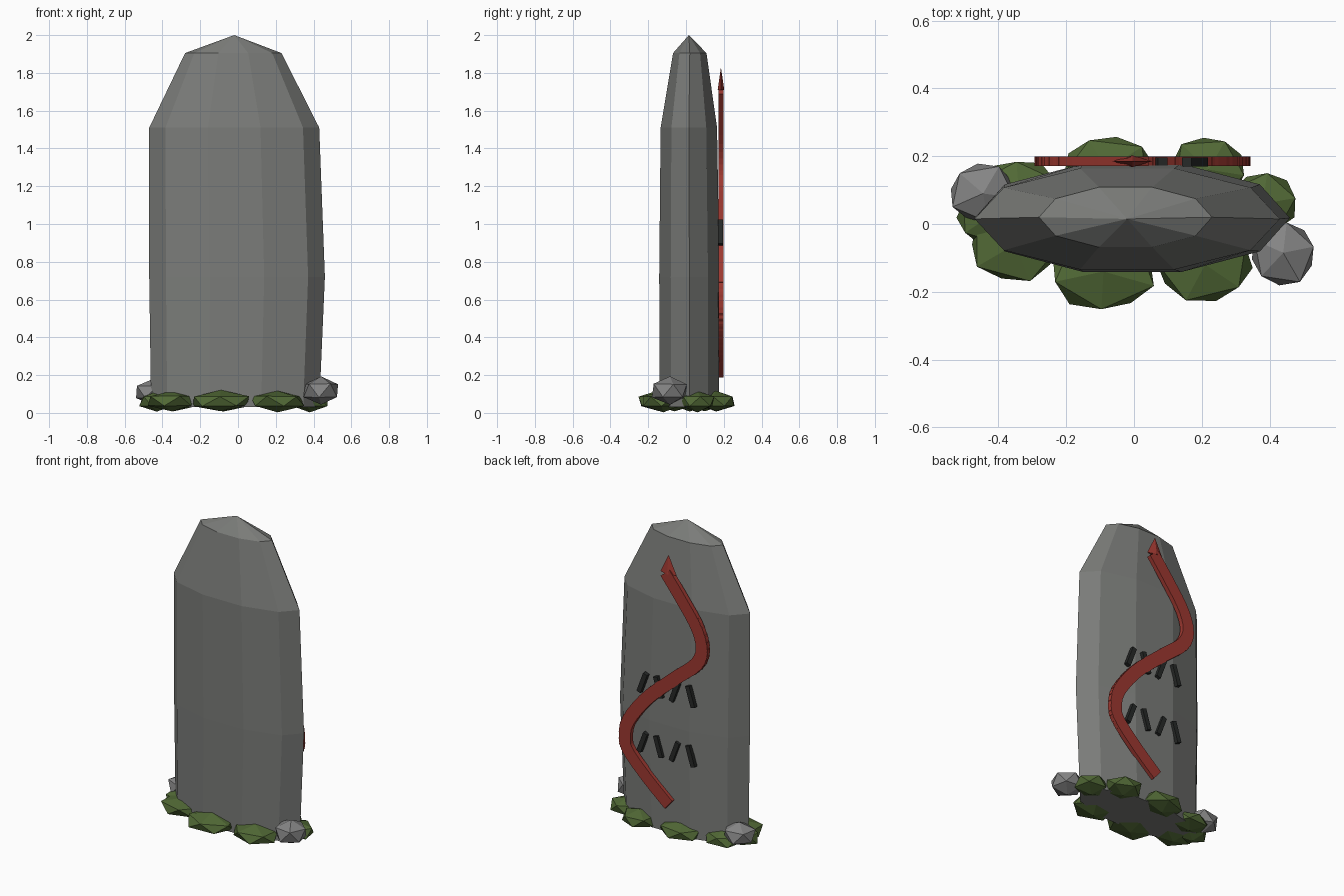
import bpy, bmesh, math, random
from mathutils import Matrix, Vector

random.seed(4)
if "Cube" in bpy.data.objects:
    bpy.data.objects.remove(bpy.data.objects["Cube"], do_unlink=True)


def material(name, rgb):
    m = bpy.data.materials.new(name)
    m.use_nodes = True
    m.diffuse_color = (*rgb, 1)
    m.node_tree.nodes["Principled BSDF"].inputs["Base Color"].default_value = (*rgb, 1)
    return m


STONE = material("grey stone", (0.195, 0.2, 0.19))
ROCK = material("pale rock", (0.23, 0.23, 0.23))
MOSS = material("moss green", (0.082, 0.14, 0.036))
RED = material("red paint", (0.34, 0.04, 0.03))
BLACK = material("charcoal", (0.02, 0.022, 0.021))


def finish(name, bm, mat):
    bmesh.ops.recalc_face_normals(bm, faces=bm.faces)
    mesh = bpy.data.meshes.new(name)
    bm.to_mesh(mesh)
    bm.free()
    mesh.materials.append(mat)
    obj = bpy.data.objects.new(name, mesh)
    bpy.context.collection.objects.link(obj)
    return obj


def add_box(bm, center, size, angle):
    mat = (Matrix.Translation(center) @ Matrix.Rotation(angle, 4, 'Y')
           @ Matrix.Diagonal((*size, 1)))
    bmesh.ops.create_cube(bm, size=1, matrix=mat)


# Standing stone: ten-sided oval rings closed by a low point
# Each ring: z, centre x, centre y, radius x, radius y
rings = [(0.03, -0.015, 0.018, 0.445, 0.165),
         (0.72, -0.005, 0.018, 0.465, 0.168),
         (1.51, -0.02, 0.015, 0.45, 0.157),
         (1.905, -0.025, 0.02, 0.255, 0.093)]
SIDES = 10
bm = bmesh.new()
loops = []
for z, cx, cy, rx, ry in rings:
    loops.append([bm.verts.new((cx + rx * math.cos(math.tau * i / SIDES),
                                cy + ry * math.sin(math.tau * i / SIDES), z))
                  for i in range(SIDES)])
for low, high in zip(loops, loops[1:]):
    for i in range(SIDES):
        j = (i + 1) % SIDES
        bm.faces.new((low[i], low[j], high[j], high[i]))
apex = bm.verts.new((-0.02, 0.015, 2.0))
for i in range(SIDES):
    bm.faces.new((loops[-1][i], loops[-1][(i + 1) % SIDES], apex))
bm.faces.new(loops[0][::-1])
finish("standing_stone", bm, STONE)

# Winding red stripe on the back: overlapping bars along a smooth path
path = [Vector(p) for p in [(0, 0.23), (0.15, 0.36), (0.275, 0.49), (0.3, 0.57),
                            (0.275, 0.69), (0.14, 0.87), (-0.06, 1.05),
                            (-0.21, 1.18), (-0.25, 1.29), (-0.21, 1.42),
                            (-0.095, 1.58), (0, 1.7)]]


def path_point(t):
    i = min(int(t), len(path) - 2)
    f = t - i
    a, b = path[max(i - 1, 0)], path[min(i + 2, len(path) - 1)]
    p, q = path[i], path[i + 1]
    return 0.5 * (2 * p + (q - a) * f + (2 * a - 5 * p + 4 * q - b) * f * f
                  + (3 * p - a - 3 * q + b) * f ** 3)


bm = bmesh.new()
COUNT = 36
points = [path_point(i * (len(path) - 1) / COUNT) for i in range(COUNT + 1)]
for p, q in zip(points, points[1:]):
    d, mid = q - p, (p + q) / 2
    add_box(bm, (mid.x, 0.185, mid.y), (0.082, 0.028, d.length + 0.035),
            math.atan2(d.x, d.y))
finish("winding_stripe", bm, RED)

# Pointed tip of the stripe
bm = bmesh.new()
bmesh.ops.create_cone(bm, cap_ends=True, segments=4, radius1=0.058, radius2=0, depth=0.12,
                      matrix=Matrix.Translation((-0.005, 0.185, 1.77))
                      @ Matrix.Diagonal((1, 0.3, 1, 1)))
finish("stripe_tip", bm, RED)

# Two rows of short dark marks, leaning alternately
bm = bmesh.new()
for z in (0.57, 0.955):
    for i in range(4):
        add_box(bm, (0.18 - 0.115 * i, 0.183, z), (0.03, 0.026, 0.135),
                -0.36 if i % 2 == 0 else 0.3)
finish("carved_marks", bm, BLACK)


# Faceted clumps of moss and loose rocks around the foot
def clump(name, mat, center, size, spin, jitter):
    bm = bmesh.new()
    bmesh.ops.create_icosphere(bm, subdivisions=1, radius=1)
    place = (Matrix.Translation(center) @ Matrix.Diagonal((*size, 1))
             @ Matrix.Rotation(spin, 4, 'Z'))
    for v in bm.verts:
        v.co *= random.uniform(1 - jitter, 1 + jitter)
    bm.transform(place)
    finish(name, bm, mat)


moss = [(-0.35, -0.06, 0.15, 0.12), (-0.09, -0.14, 0.17, 0.13), (0.21, -0.12, 0.155, 0.12),
        (0.38, 0.06, 0.11, 0.1), (0.22, 0.16, 0.12, 0.11), (-0.08, 0.16, 0.15, 0.11),
        (-0.34, 0.1, 0.13, 0.1), (-0.43, 0.02, 0.1, 0.09)]
for i, (x, y, rx, ry) in enumerate(moss):
    clump(f"moss_{i + 1}", MOSS, (x, y, 0.062), (rx, ry, 0.056), 0.9 * i, 0.07)

clump("right_rock", ROCK, (0.44, -0.085, 0.118), (0.107, 0.105, 0.078), 0.2, 0.05)
clump("left_rock", ROCK, (-0.445, 0.09, 0.11), (0.11, 0.095, 0.072), 1.1, 0.05)
